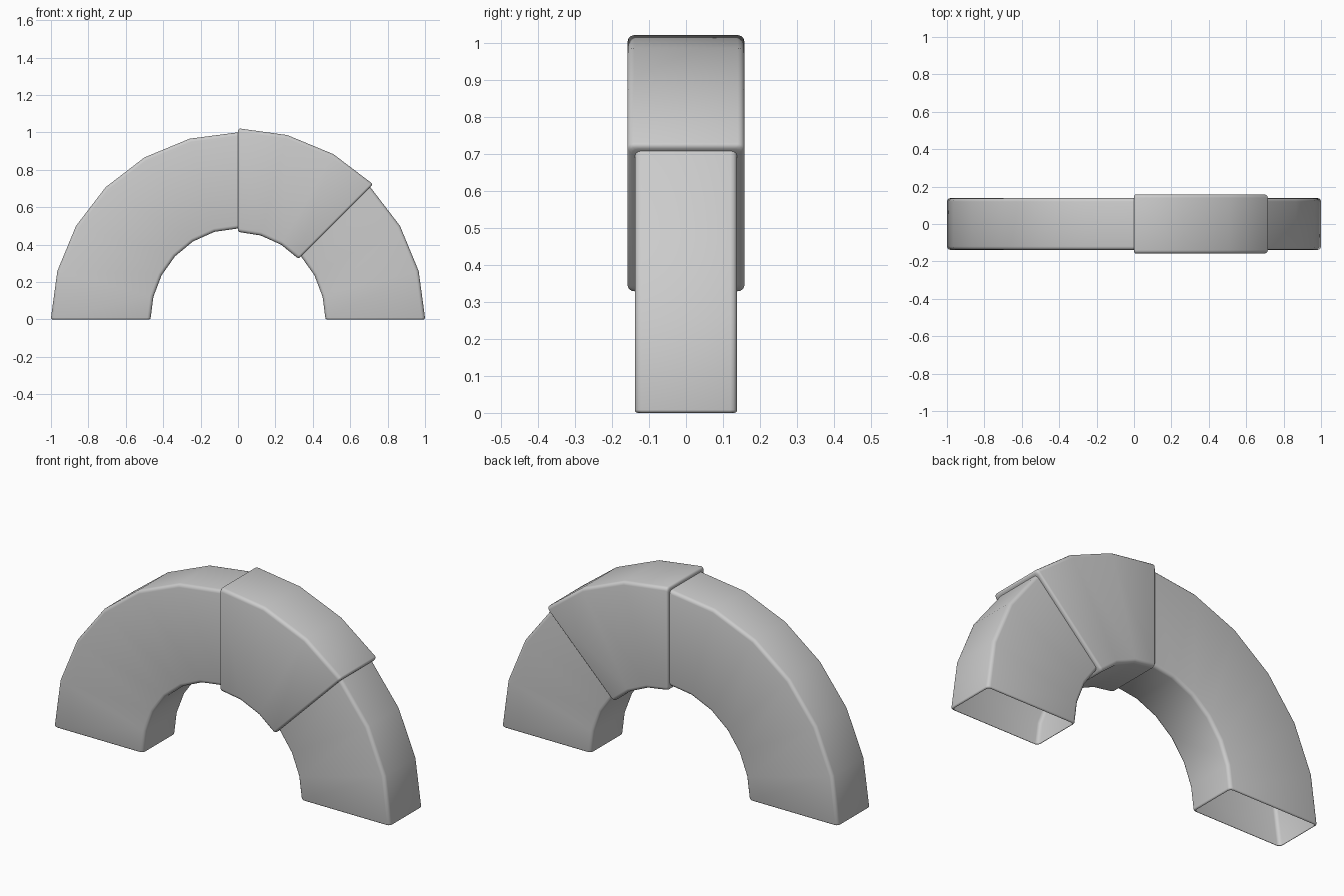
import bpy, bmesh
from math import sin, cos, pi, radians

if "Cube" in bpy.data.objects:
    bpy.data.objects.remove(bpy.data.objects["Cube"])

HALF_Y, STEP, SOFT = 0.138, 0.02, 0.012


def section(angle, shift, grow):
    """Rounded rectangle across the arch at an angle, moved along the arch by shift."""
    a = radians(angle)
    ca, sa = cos(a), sin(a)
    inner = 0.467 * ca * ca + 0.486 * sa * sa - grow
    outer = 1.0 + grow
    half_y = HALF_Y + grow
    c = 0.018
    corners = ((outer - c, half_y - c, 0), (inner + c, half_y - c, 90),
               (inner + c, -half_y + c, 180), (outer - c, -half_y + c, 270))
    pts = []
    for r, y, start in corners:
        for k in range(4):
            t = radians(start + 30 * k)
            pr, py = r + c * cos(t), y + c * sin(t)
            pts.append((pr * ca - shift * sa, py, pr * sa + shift * ca))
    return pts


def tube(name, rings):
    """Open shell lofted through (angle, shift, grow) sections."""
    bm = bmesh.new()
    loops = [[bm.verts.new(p) for p in section(*r)] for r in rings]
    for a, b in zip(loops, loops[1:]):
        n = len(a)
        for i in range(n):
            bm.faces.new((a[i], a[(i + 1) % n], b[(i + 1) % n], b[i]))
    bmesh.ops.recalc_face_normals(bm, faces=bm.faces)
    mesh = bpy.data.meshes.new(name)
    bm.to_mesh(mesh)
    bm.free()
    obj = bpy.data.objects.new(name, mesh)
    bpy.context.collection.objects.link(obj)
    bpy.ops.object.select_all(action='DESELECT')
    obj.select_set(True)
    bpy.context.view_layer.objects.active = obj
    bpy.ops.object.shade_smooth_by_angle(angle=radians(35))
    return obj


def soft_edge(angle, direction, grow, size):
    """Rounded rim, from the end face out to the side wall."""
    return [(angle, direction * size * (1 - sin(t)), grow - size * (1 - cos(t)))
            for t in (pi / 2, pi / 3, pi / 6, 0)]


# Short and long arms, open at the feet with a softened rim
tube("short_arm", soft_edge(0, 1, 0, 0.008) +
     [(a, 0, 0) for a in (15, 30, 45)])
tube("long_arm", [(a, 0, 0) for a in range(90, 180, 15)] +
     soft_edge(180, -1, 0, 0.008)[::-1])

# Raised sleeve with stepped, softened ends
tube("sleeve", [(45, 0, 0)] + soft_edge(45, 1, STEP, SOFT) +
     [(60, 0, STEP), (75, 0, STEP)] +
     soft_edge(90, -1, STEP, SOFT)[::-1] + [(90, 0, 0)])
